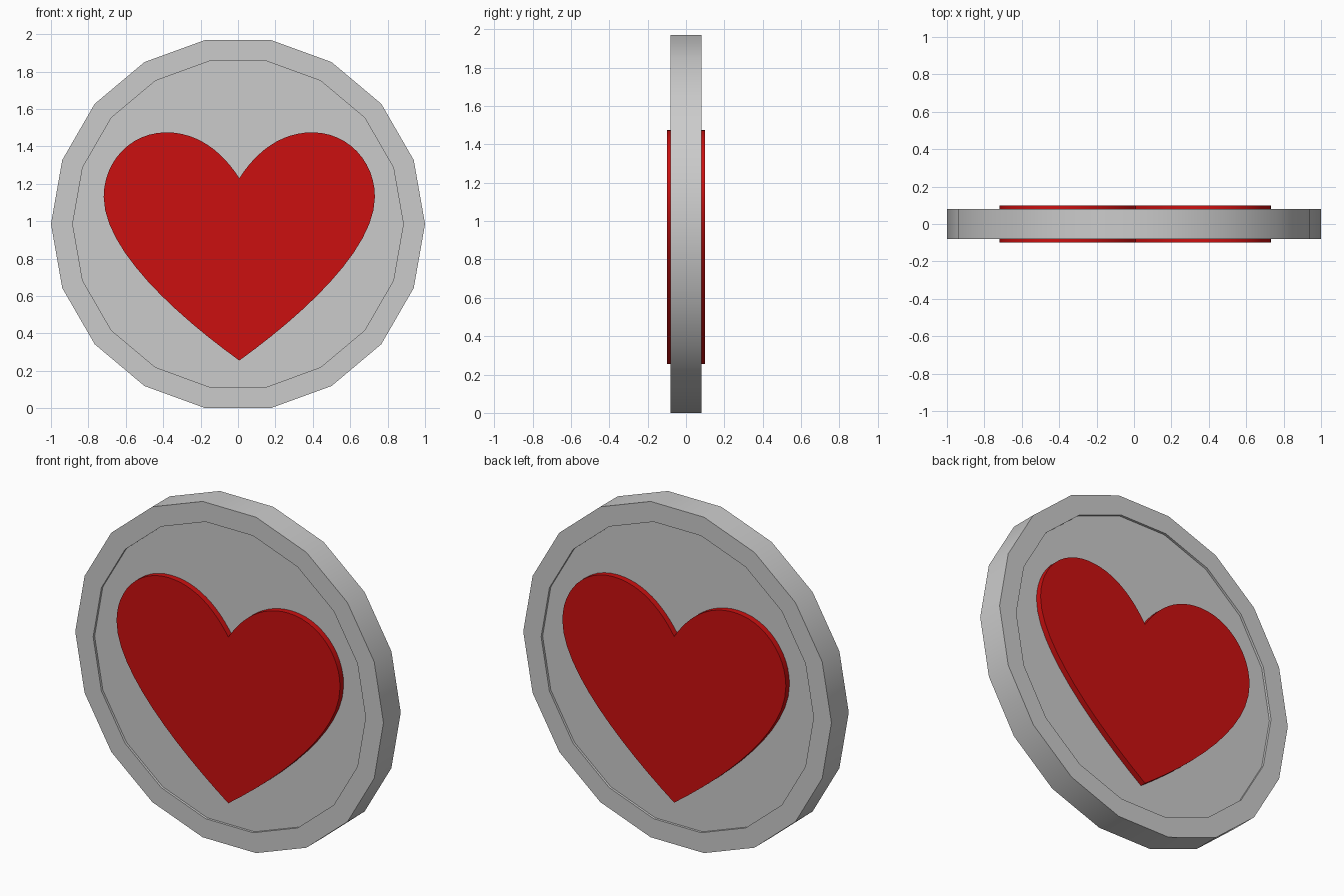
import bpy, math
from mathutils import Vector
from mathutils.geometry import interpolate_bezier

if "Cube" in bpy.data.objects:
    bpy.data.objects.remove(bpy.data.objects["Cube"])

SIDES = 18
CZ = math.sin(math.radians(80))  # flat edge rests on the ground


def loft(name, loops):
    """Join matching (x, y, z) loops with quads and cap both ends."""
    n = len(loops[0])
    verts = [p for loop in loops for p in loop]
    faces = [[k * n + i, k * n + (i + 1) % n, (k + 1) * n + (i + 1) % n, (k + 1) * n + i]
             for k in range(len(loops) - 1) for i in range(n)]
    last = (len(loops) - 1) * n
    faces += [list(range(n))[::-1], list(range(last, last + n))]
    mesh = bpy.data.meshes.new(name)
    mesh.from_pydata(verts, [], faces)
    obj = bpy.data.objects.new(name, mesh)
    bpy.context.collection.objects.link(obj)
    bpy.ops.object.select_all(action='DESELECT')
    bpy.context.view_layer.objects.active = obj
    obj.select_set(True)
    bpy.ops.object.mode_set(mode='EDIT')
    bpy.ops.mesh.select_all(action='SELECT')
    bpy.ops.mesh.normals_make_consistent(inside=False)
    bpy.ops.object.mode_set(mode='OBJECT')
    bpy.ops.object.shade_smooth_by_angle(angle=math.radians(30))
    return obj


def ring(r, y):
    return [(r * math.cos(math.tau * i / SIDES), y, CZ + r * math.sin(math.tau * i / SIDES))
            for i in range(SIDES)]


# Coin disc with a shallow recess on both faces
loft("coin", [ring(0.884, -0.066), ring(0.884, -0.08), ring(1, -0.08),
              ring(1, 0.08), ring(0.884, 0.08), ring(0.884, 0.066)])

# Heart outline: right half from three Bezier spans, then mirrored
spans = [((0, 1.23), (0.09, 1.37), (0.22, 1.475), (0.39, 1.475)),
         ((0.39, 1.475), (0.58, 1.475), (0.725, 1.32), (0.725, 1.13)),
         ((0.725, 1.13), (0.725, 0.85), (0.34, 0.50), (0, 0.255))]
half = []
for span in spans:
    half += interpolate_bezier(*[Vector(p) for p in span], 13)[:-1]
half.append(Vector((0, 0.255)))
outline = [(p[0], p[1]) for p in half] + [(-p[0], p[1]) for p in half[-2:0:-1]]

# Raised heart passing through the coin
heart = loft("heart", [[(x + 0.007, y, z) for x, z in outline] for y in (-0.1, 0.1)])
red = bpy.data.materials.new("red")
red.diffuse_color = (0.6, 0.005, 0.005, 1)
red.use_nodes = True
red.node_tree.nodes["Principled BSDF"].inputs["Base Color"].default_value = red.diffuse_color
heart.data.materials.append(red)
